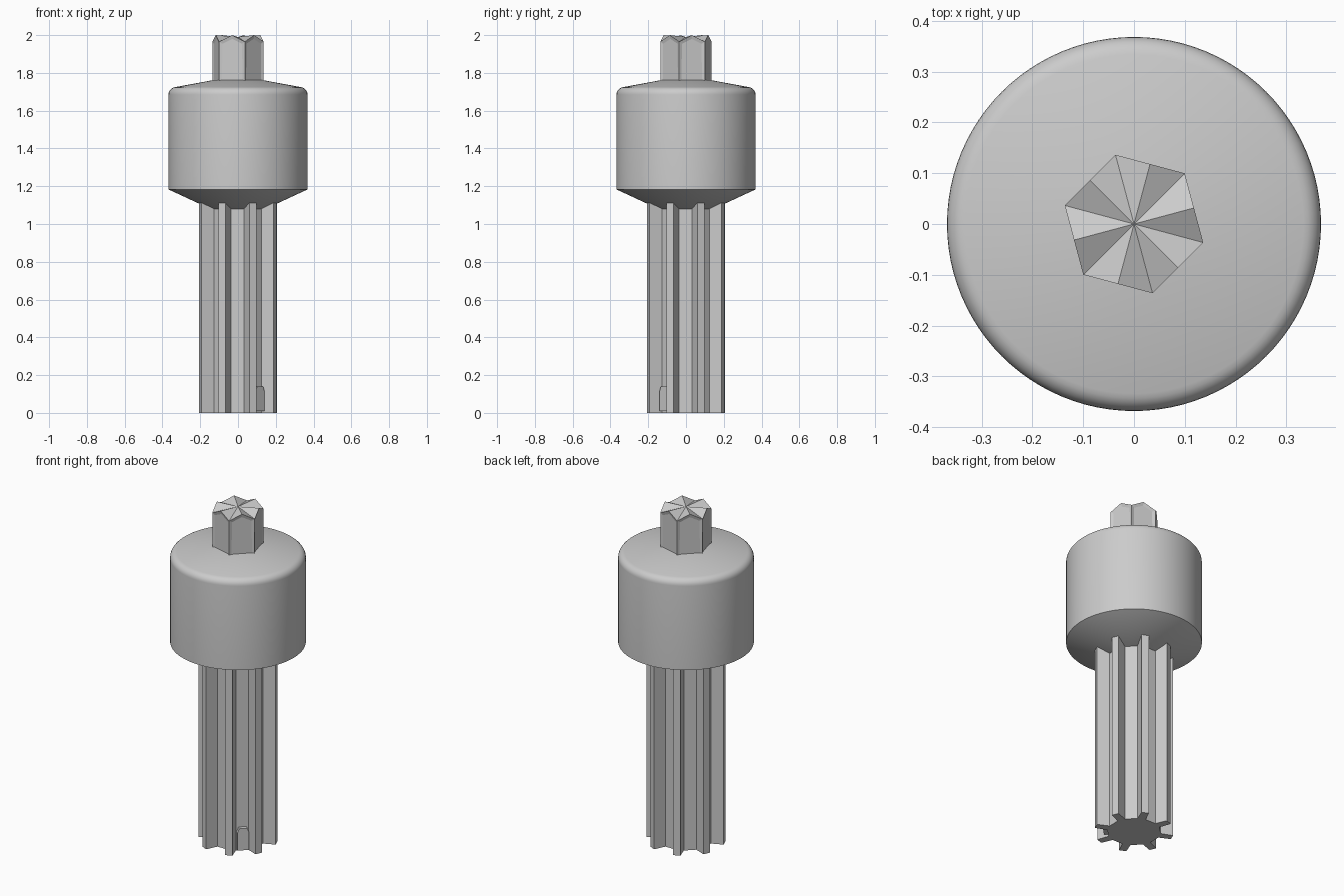
import bpy, bmesh, math
from mathutils import Vector

if "Cube" in bpy.data.objects:
    bpy.data.objects.remove(bpy.data.objects["Cube"])

grey = bpy.data.materials.new("plain_grey")
grey.diffuse_color = (0.6, 0.6, 0.6, 1)
grey.use_nodes = True
grey.node_tree.nodes["Principled BSDF"].inputs["Base Color"].default_value = grey.diffuse_color


def finish(name, bm, smooth=False):
    bmesh.ops.recalc_face_normals(bm, faces=bm.faces[:])
    mesh = bpy.data.meshes.new(name)
    bm.to_mesh(mesh)
    bm.free()
    mesh.materials.append(grey)
    obj = bpy.data.objects.new(name, mesh)
    bpy.context.collection.objects.link(obj)
    if smooth:
        bpy.ops.object.select_all(action='DESELECT')
        obj.select_set(True)
        bpy.context.view_layer.objects.active = obj
        bpy.ops.object.shade_smooth_by_angle(angle=math.radians(25))
    return obj


def polar(r, deg, z=0.0, side=0.0):
    """Point at radius r along an angle, shifted sideways."""
    a = math.radians(deg)
    return Vector((r * math.cos(a) - side * math.sin(a),
                   r * math.sin(a) + side * math.cos(a), z))


def extrude_outline(bm, points, offset):
    face = bm.faces.new([bm.verts.new(p) for p in points])
    new = bmesh.ops.extrude_face_region(bm, geom=[face])["geom"]
    bmesh.ops.translate(bm, vec=offset,
                        verts=[v for v in new if isinstance(v, bmesh.types.BMVert)])


# Splined shaft: eight straight ribs around a core
bm = bmesh.new()
outline = []
for k in range(8):
    a = 22.5 + 45 * k - 1.0
    outline += [polar(0.146, a - 9), polar(0.2146, a, side=-0.02),
                polar(0.2146, a, side=0.02), polar(0.146, a + 9)]
extrude_outline(bm, outline, Vector((0, 0, 1.13)))
finish("splined_shaft", bm)

# Small block with clipped top corners in one groove
bm = bmesh.new()
block = [(-0.032, 0.01), (0.032, 0.01), (0.032, 0.115), (0.022, 0.14),
         (-0.022, 0.14), (-0.032, 0.115)]
extrude_outline(bm, [polar(0.135, -45, z, s) for s, z in block], polar(0.031, -45))
finish("groove_key", bm)

# Round body: coned underside, straight wall, rounded shoulder, shallow coned top
profile = [(0, 1.08), (0.146, 1.08), (0.368, 1.183), (0.368, 1.685)]
for i in range(1, 7):
    t = math.radians(82 * i / 6)
    profile.append((0.328 + 0.04 * math.cos(t), 1.685 + 0.04 * math.sin(t)))
profile += [(0.13, 1.762), (0, 1.765)]
bm = bmesh.new()
verts = [bm.verts.new((r, 0, z)) for r, z in profile]
edges = [bm.edges.new(pair) for pair in zip(verts, verts[1:])]
bmesh.ops.spin(bm, geom=verts + edges, cent=(0, 0, 0), axis=(0, 0, 1),
               angle=math.tau, steps=96)
bmesh.ops.remove_doubles(bm, verts=bm.verts[:], dist=1e-5)
finish("round_body", bm, smooth=True)

# Six-sided knob with a folded star top and recessed side panels
bm = bmesh.new()
R = 0.141
mid = R * math.cos(math.radians(30))
low = [bm.verts.new(polar(R, 45 + 60 * k, 1.745)) for k in range(6)]
corner = [bm.verts.new(polar(R, 45 + 60 * k, 1.965)) for k in range(6)]
peak = [bm.verts.new(polar(mid, 75 + 60 * k, 2.0)) for k in range(6)]
centre = bm.verts.new((0, 0, 1.99))
bm.faces.new(low[::-1])
sides = []
for k in range(6):
    n = (k + 1) % 6
    sides.append(bm.faces.new((low[k], low[n], corner[n], peak[k], corner[k])))
    bm.faces.new((corner[k], peak[k], centre))
    bm.faces.new((peak[k], corner[n], centre))
bm.normal_update()
bmesh.ops.inset_individual(bm, faces=sides, thickness=0.02, depth=-0.005)
finish("hex_knob", bm)
